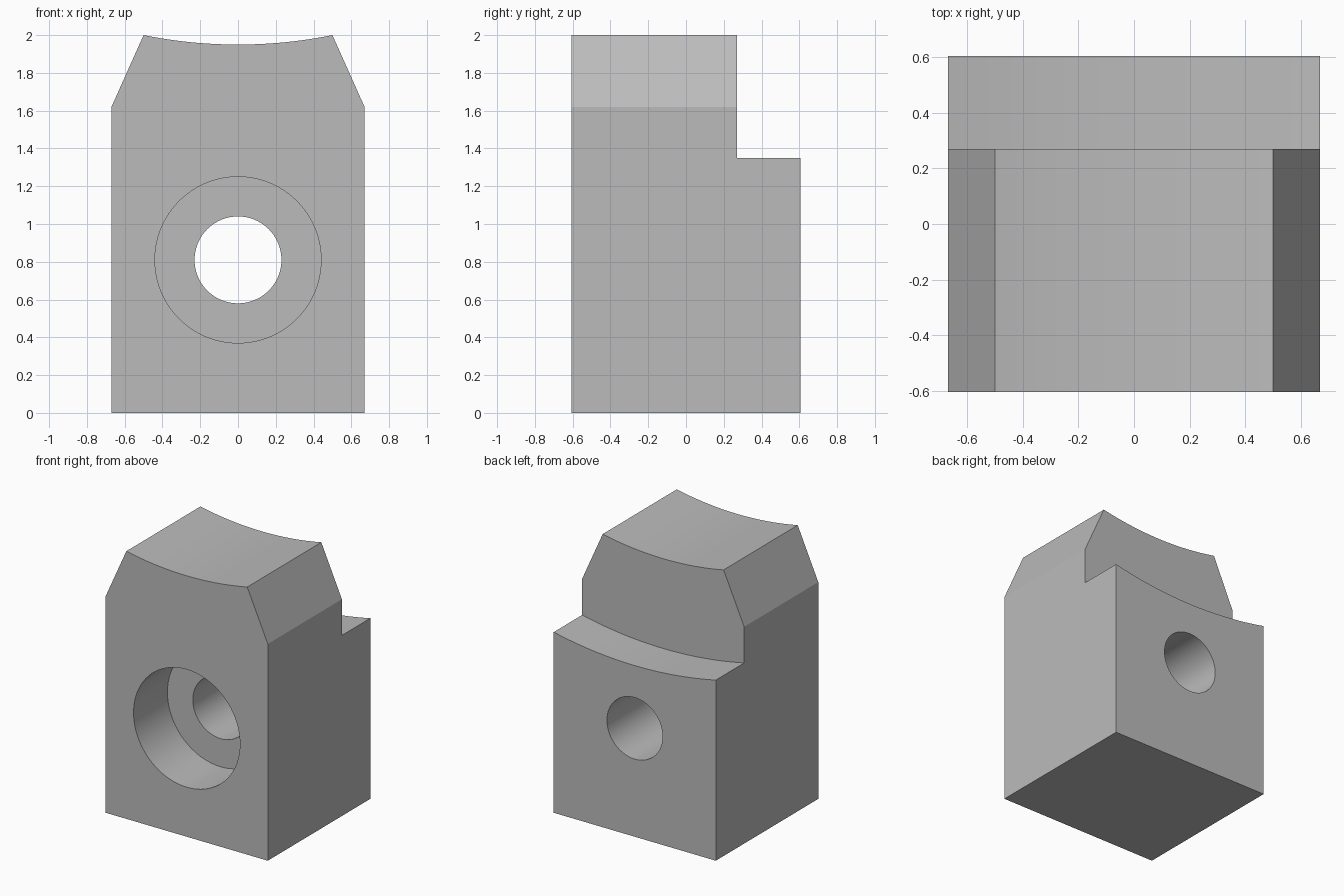
import bpy, bmesh, math

if "Cube" in bpy.data.objects:
    bpy.data.objects.remove(bpy.data.objects["Cube"], do_unlink=True)

W, D = 0.67, 0.605        # half width and half depth
STEP_Y = 0.27             # rear ledge starts here
ARC_Z = 4.475             # shared centre height of the concave tops
BORE_Z = 0.81

grey = bpy.data.materials.new("plain grey")
grey.use_nodes = True
colour = (0.5, 0.5, 0.5, 1)
grey.diffuse_color = colour
grey.node_tree.nodes["Principled BSDF"].inputs["Base Color"].default_value = colour


def arc(half, z_end, n=32):
    """Concave arc from +half to -half about the shared centre."""
    r = math.hypot(half, ARC_Z - z_end)
    a = math.asin(half / r)
    angles = [a - 2 * a * i / n for i in range(n + 1)]
    return [(r * math.sin(t), ARC_Z - r * math.cos(t)) for t in angles]


def finish(name, bm):
    bmesh.ops.recalc_face_normals(bm, faces=bm.faces)
    mesh = bpy.data.meshes.new(name)
    bm.to_mesh(mesh)
    bm.free()
    mesh.materials.append(grey)
    obj = bpy.data.objects.new(name, mesh)
    bpy.context.collection.objects.link(obj)
    return obj


def extrude_profile(name, profile, y0, y1):
    bm = bmesh.new()
    face = bm.faces.new([bm.verts.new((x, y0, z)) for x, z in profile])
    new = bmesh.ops.extrude_face_region(bm, geom=[face])["geom"]
    verts = [g for g in new if isinstance(g, bmesh.types.BMVert)]
    bmesh.ops.translate(bm, verts=verts, vec=(0, y1 - y0, 0))
    return finish(name, bm)


def lathe_y(name, profile, n=96):
    """Closed solid turned about the bore axis from (radius, y) points."""
    bm = bmesh.new()
    rings = [[bm.verts.new((r * math.cos(math.tau * i / n), y,
                            BORE_Z + r * math.sin(math.tau * i / n)))
              for i in range(n)] for r, y in profile]
    for a, b in zip(rings, rings[1:]):
        for i in range(n):
            j = (i + 1) % n
            bm.faces.new((a[i], a[j], b[j], b[i]))
    bm.faces.new(rings[0])
    bm.faces.new(rings[-1])
    return finish(name, bm)


# Main block with chamfered shoulders and concave top
block = extrude_profile(
    "clamp_block",
    [(-W, 0), (W, 0), (W, 1.62)] + arc(0.5, 2.0) + [(-W, 1.62)], -D, D)

# Rear ledge cutter; the arc runs past the block sides
wide = W + 0.1
edge_r = math.hypot(W, ARC_Z - 1.35)
wide_z = ARC_Z - math.sqrt(edge_r ** 2 - wide ** 2)
ledge_cutter = extrude_profile(
    "ledge_cutter", arc(wide, wide_z) + [(-wide, 2.3), (wide, 2.3)], STEP_Y, D + 0.2)

# Through hole with a wide counterbore at the front
bore_cutter = lathe_y(
    "bore_cutter", [(0.44, -D - 0.1), (0.44, -0.205), (0.23, -0.205), (0.23, D + 0.1)])

bpy.context.view_layer.objects.active = block
block.select_set(True)
for cutter in (ledge_cutter, bore_cutter):
    mod = block.modifiers.new(cutter.name, "BOOLEAN")
    mod.operation = "DIFFERENCE"
    mod.solver = "EXACT"
    mod.object = cutter
    bpy.ops.object.modifier_apply(modifier=mod.name)
    bpy.data.objects.remove(cutter, do_unlink=True)

bpy.ops.object.shade_smooth_by_angle(angle=math.radians(20))
